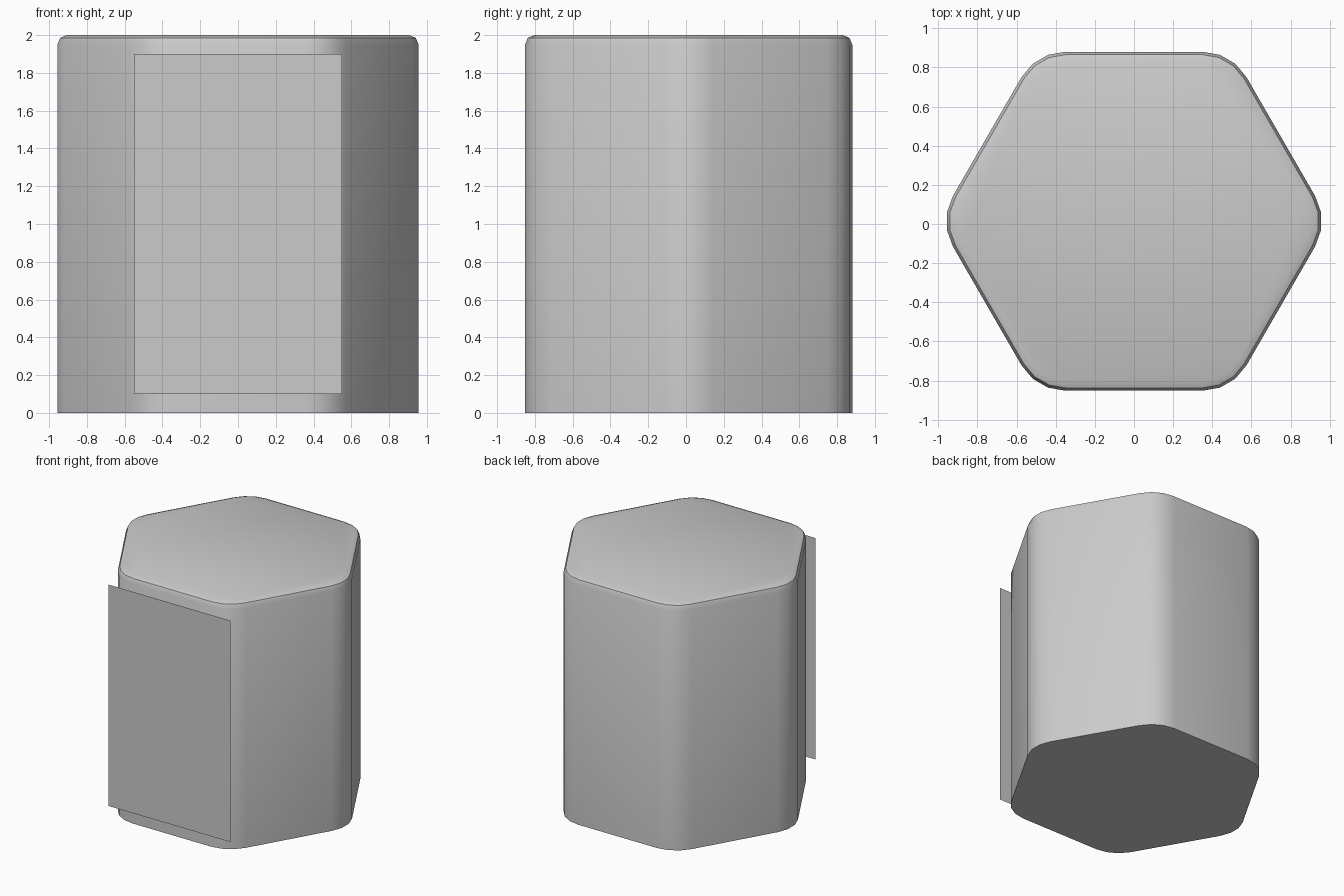
import bpy, bmesh
from math import sin, cos, radians

if "Cube" in bpy.data.objects:
    bpy.data.objects.remove(bpy.data.objects["Cube"])

AXIS_Y = 0.014      # body axis, so body plus panel is centred
CORNER_R = 0.26     # radius of the upright corners
CORNER_C = 0.70     # distance of the corner arc centres from the axis
EDGE_R = 0.05       # rounding of the top rim


def finish(bm, name, smooth):
    mesh = bpy.data.meshes.new(name)
    bm.to_mesh(mesh)
    bm.free()
    obj = bpy.data.objects.new(name, mesh)
    bpy.context.collection.objects.link(obj)
    if smooth:
        bpy.ops.object.select_all(action='DESELECT')
        obj.select_set(True)
        bpy.context.view_layer.objects.active = obj
        bpy.ops.object.shade_smooth_by_angle(angle=radians(35))
    return obj


def hex_ring(bm, inset, z):
    """Hexagon outline with three-segment rounded corners."""
    ring = []
    for k in range(6):
        a = radians(60 * k)
        for step in (-30, -10, 10, 30):
            b = a + radians(step)
            r = CORNER_R - inset
            ring.append(bm.verts.new((CORNER_C * cos(a) + r * cos(b),
                                      CORNER_C * sin(a) + r * sin(b) + AXIS_Y, z)))
    return ring


# Hexagonal body with a rounded top rim and a sharp base
bm = bmesh.new()
rings = [hex_ring(bm, 0, 0)]
for t in (0, 45, 90):
    t = radians(t)
    rings.append(hex_ring(bm, EDGE_R * (1 - cos(t)), 2 - EDGE_R * (1 - sin(t))))
for lo, hi in zip(rings, rings[1:]):
    n = len(lo)
    for i in range(n):
        j = (i + 1) % n
        bm.faces.new((lo[i], lo[j], hi[j], hi[i]))
bm.faces.new(rings[0][::-1])
bm.faces.new(rings[-1])
finish(bm, "hexagonal_body", True)

# Flat panel floating just in front of the body
bm = bmesh.new()
bm.faces.new([bm.verts.new((x, -0.88, z)) for x, z in
              ((-0.55, 0.1), (0.55, 0.1), (0.55, 1.9), (-0.55, 1.9))])
finish(bm, "front_panel", False)
